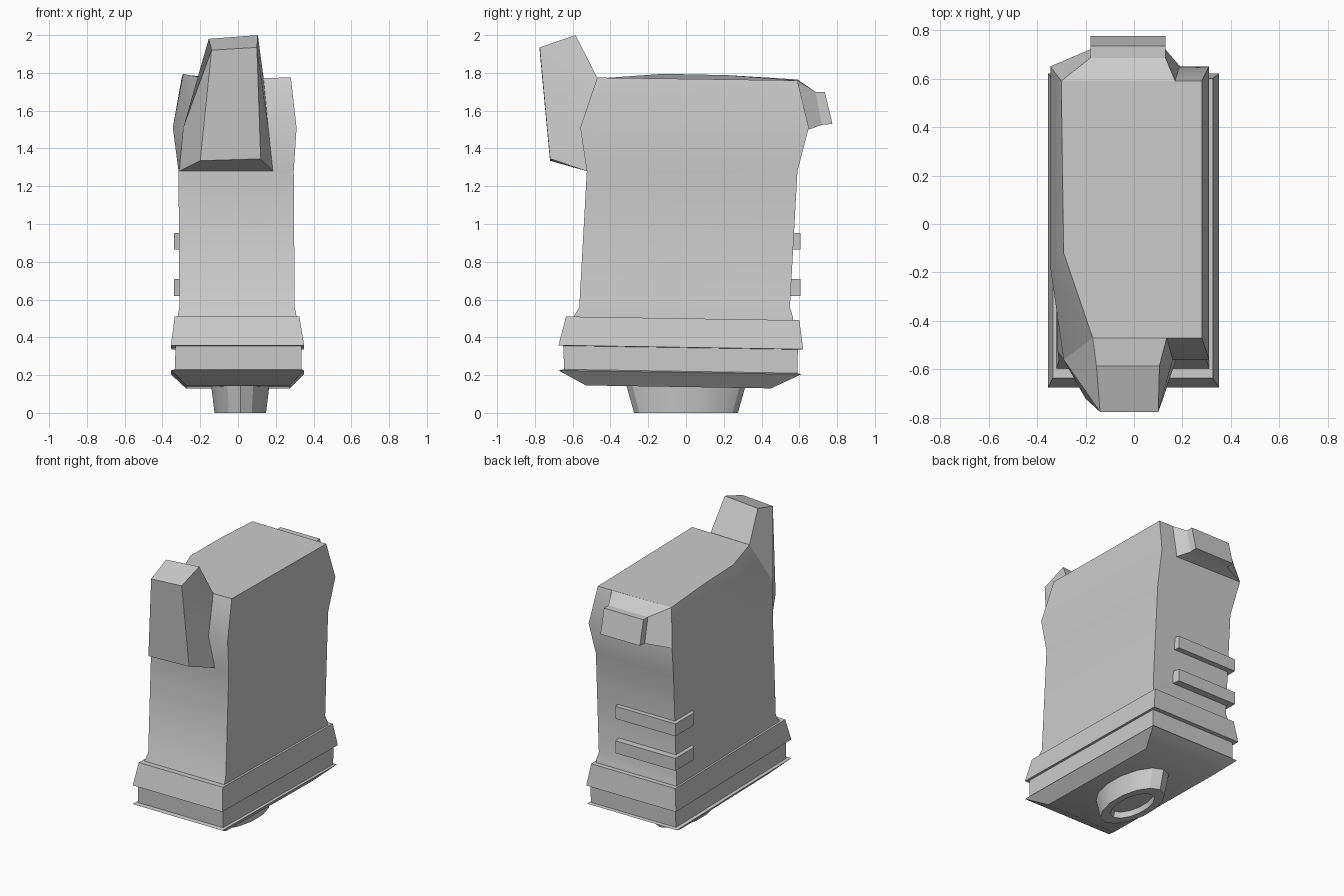
import bpy, bmesh, math


def loft(name, rings, cap_start=True, cap_end=True, angle=30):
    """Skin a list of equally sized point rings into one object."""
    bm = bmesh.new()
    loops = [[bm.verts.new(p) for p in ring] for ring in rings]
    n = len(loops[0])
    for a, b in zip(loops, loops[1:]):
        for i in range(n):
            j = (i + 1) % n
            bm.faces.new((a[i], a[j], b[j], b[i]))
    if cap_start:
        bm.faces.new(loops[0][::-1])
    if cap_end:
        bm.faces.new(loops[-1])
    bmesh.ops.recalc_face_normals(bm, faces=bm.faces)
    mesh = bpy.data.meshes.new(name)
    bm.to_mesh(mesh)
    bm.free()
    obj = bpy.data.objects.new(name, mesh)
    bpy.context.collection.objects.link(obj)
    bpy.ops.object.select_all(action='DESELECT')
    obj.select_set(True)
    bpy.context.view_layer.objects.active = obj
    bpy.ops.object.shade_smooth_by_angle(angle=math.radians(angle))
    return obj


def body_ring(z, x0, x1, y0, y1, bend=-0.15):
    """Rectangle with extra points along both long sides."""
    return [(x1, y0, z), (x1, y1, z), (x0, y1, z),
            (x0, 0.22, z), (x0, bend, z), (x0, y0, z)]


# Main body: waisted shell, front left corner cut away towards the top
shoulder = body_ring(1.51, -0.345, 0.31, -0.56, 0.65, -0.18)
shoulder[5] = (-0.29, -0.56, 1.51)
top = [(0.28, -0.47, 1.775), (0.28, 0.59, 1.76), (-0.30, 0.59, 1.765),
       (-0.295, 0.22, 1.788), (-0.29, -0.12, 1.795), (-0.17, -0.47, 1.77)]
loft("body", [
    body_ring(0.47, -0.325, 0.31, -0.60, 0.57),
    body_ring(0.51, -0.32, 0.31, -0.595, 0.565),
    body_ring(0.56, -0.31, 0.30, -0.565, 0.55),
    body_ring(1.28, -0.315, 0.295, -0.525, 0.59),
    shoulder, top])

# Front horn: tapered block rising above the body
loft("front_horn", [
    [(-0.20, -0.72, 1.335), (0.12, -0.72, 1.345),
     (0.185, -0.525, 1.28), (-0.31, -0.525, 1.28)],
    [(-0.14, -0.775, 1.92), (0.10, -0.775, 1.935),
     (0.16, -0.56, 1.51), (-0.29, -0.56, 1.51)],
    [(-0.155, -0.585, 1.98), (0.105, -0.585, 2.0),
     (0.135, -0.47, 1.775), (-0.17, -0.47, 1.77)]])

# Rear catch: spreads from the body, then a straight block
loft("rear_catch", [
    [(-0.30, 0.59, 1.765), (0.17, 0.59, 1.76), (0.19, 0.65, 1.50), (-0.345, 0.65, 1.51)],
    [(-0.18, 0.685, 1.70), (0.13, 0.685, 1.70), (0.13, 0.72, 1.525), (-0.18, 0.72, 1.525)],
    [(-0.18, 0.735, 1.70), (0.13, 0.735, 1.70), (0.13, 0.775, 1.53), (-0.18, 0.775, 1.53)]],
    cap_start=False)

# Ribs wrapping round the rear left corner
rib_outline = [(0.14, 0.54), (0.13, 0.605), (-0.34, 0.605), (-0.34, 0.40), (-0.30, 0.36)]
for i, z in enumerate((0.62, 0.865)):
    loft(f"rear_rib_{i + 1}",
         [[(x, y, h) for x, y in rib_outline] for h in (z, z + 0.088)])

# Base: stacked flange, groove and tapered foot, tilted slightly
base_profile = [
    (0.50, -0.335, 0.325, -0.635, 0.60),
    (0.347, -0.355, 0.35, -0.675, 0.62),
    (0.345, -0.33, 0.335, -0.65, 0.592),
    (0.22, -0.335, 0.335, -0.645, 0.59),
    (0.214, -0.355, 0.35, -0.675, 0.61),
    (0.137, -0.275, 0.275, -0.53, 0.45)]
loft("base", [
    [(x, y, z - 0.016 * y) for x, y in ((x0, y0), (x1, y0), (x1, y1), (x0, y1))]
    for z, x0, x1, y0, y1 in base_profile])


# Bottom spigot: oval, with a recessed centre
def oval(rx, ry, z, n=14):
    return [(0.012 + rx * math.cos(2 * math.pi * (i + 0.5) / n),
             ry * math.sin(2 * math.pi * (i + 0.5) / n), z) for i in range(n)]


loft("bottom_spigot", [
    oval(0.16, 0.32, 0.16), oval(0.14, 0.275, 0.0),
    oval(0.095, 0.19, 0.0), oval(0.09, 0.18, 0.04)])
